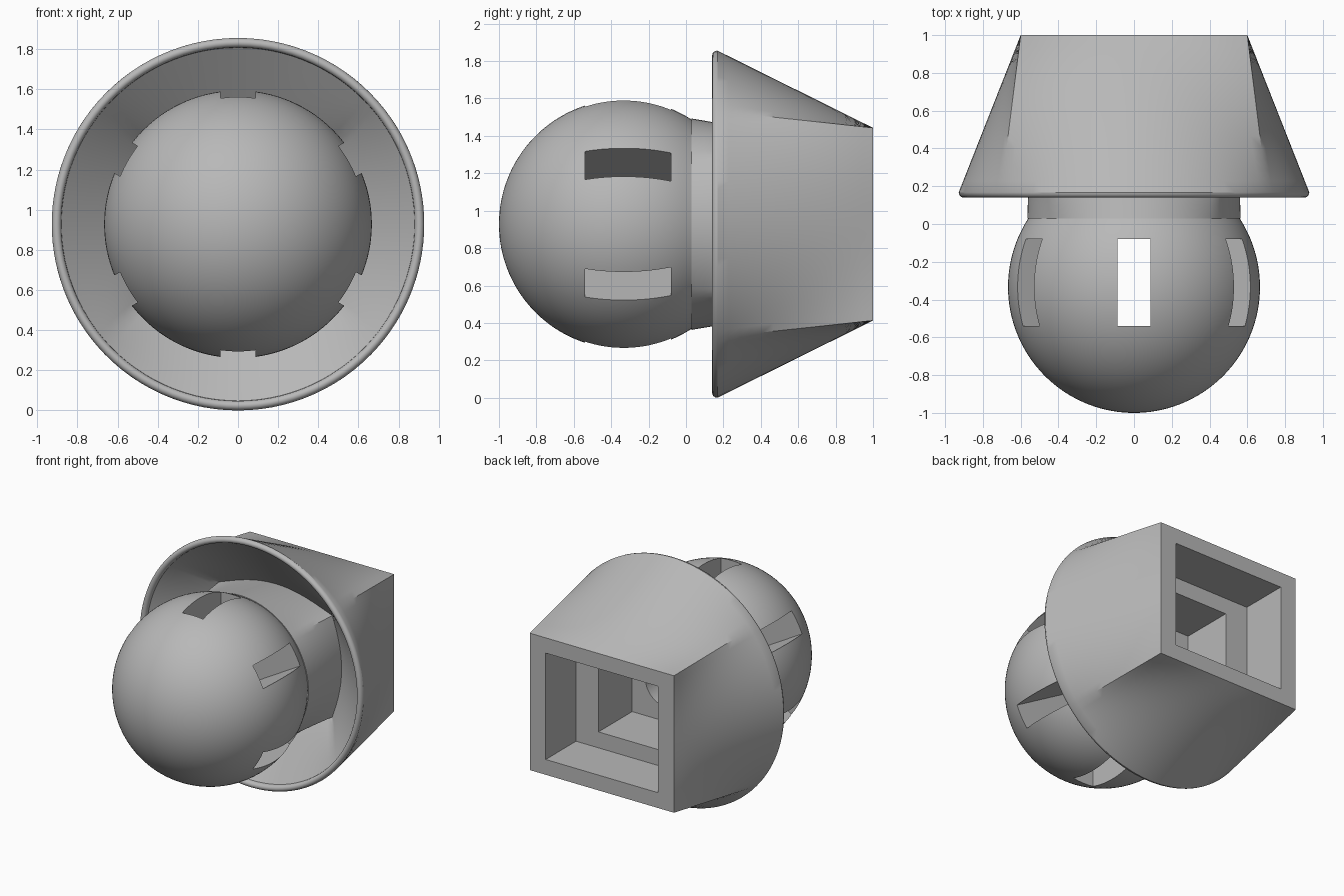
import bpy, bmesh, math
from mathutils import Matrix, Vector

if "Cube" in bpy.data.objects:
    bpy.data.objects.remove(bpy.data.objects["Cube"], do_unlink=True)

CZ = 0.928                      # height of the main axis
BALL_R, BALL_Y = 0.667, -0.333
BACK = (0.6, 0.515)             # half size of the square end
PER_SIDE = 28

grey = bpy.data.materials.new("light_grey")
grey.use_nodes = True
grey.diffuse_color = (0.48, 0.48, 0.48, 1)
grey.node_tree.nodes["Principled BSDF"].inputs["Base Color"].default_value = (0.48, 0.48, 0.48, 1)

# Ring directions, with a point exactly on each rectangle corner
corner = math.atan2(BACK[1], BACK[0])
stops = [-corner, corner, math.pi - corner, math.pi + corner, 2 * math.pi - corner]
ANGLES = [a + (b - a) * i / PER_SIDE for a, b in zip(stops, stops[1:]) for i in range(PER_SIDE)]


def circle(y, r):
    return [Vector((r * math.cos(a), y, CZ + r * math.sin(a))) for a in ANGLES]


def rect(y, hw, hh):
    ring = []
    for a in ANGLES:
        c, s = math.cos(a), math.sin(a)
        k = 1 / max(abs(c) / BACK[0], abs(s) / BACK[1])
        ring.append(Vector((k * c * hw / BACK[0], y, CZ + k * s * hh / BACK[1])))
    return ring


def blend(a, b, t):
    return [p.lerp(q, t) for p, q in zip(a, b)]


def blends(a, b, steps):
    return [blend(a, b, i / steps) for i in range(steps + 1)]


def loft(name, rings, closed=False):
    bm = bmesh.new()
    loops = [[bm.verts.new(p) for p in ring] for ring in rings]
    pairs = list(zip(loops, loops[1:]))
    if closed:
        pairs.append((loops[-1], loops[0]))
    n = len(ANGLES)
    for a, b in pairs:
        for i in range(n):
            j = (i + 1) % n
            bm.faces.new((a[i], a[j], b[j], b[i]))
    bmesh.ops.remove_doubles(bm, verts=bm.verts, dist=1e-5)
    bmesh.ops.recalc_face_normals(bm, faces=bm.faces)
    return add_object(name, bm)


def add_object(name, bm):
    mesh = bpy.data.meshes.new(name)
    bm.to_mesh(mesh)
    bm.free()
    mesh.materials.append(grey)
    obj = bpy.data.objects.new(name, mesh)
    bpy.context.collection.objects.link(obj)
    return obj


def smooth(obj):
    bpy.ops.object.select_all(action='DESELECT')
    obj.select_set(True)
    bpy.context.view_layer.objects.active = obj
    bpy.ops.object.shade_smooth_by_angle(angle=math.radians(30))


# Ball with a blind bore along its axis
NECK_Y, NECK_R, BORE_R = 0.03, 0.56, 0.17
end = math.acos((BALL_Y - NECK_Y) / BALL_R)
ball_rings = []
for i in range(49):
    t = end * i / 48
    ball_rings.append(circle(BALL_Y - BALL_R * math.cos(t), BALL_R * math.sin(t)))
ball_rings += [circle(NECK_Y, BORE_R), circle(-0.5, BORE_R), circle(-0.5, 0)]
ball = loft("ball", ball_rings)

# Six radial slots: three bars cut straight across the ball
for k in range(3):
    bm = bmesh.new()
    turn = Matrix.Rotation(math.radians(60 * k), 4, 'Y')
    place = Matrix.Translation((0, -0.31, CZ)) @ turn @ Matrix.Diagonal((0.174, 0.46, 1.6, 1))
    bmesh.ops.create_cube(bm, size=1, matrix=place)
    bar = add_object("slot_cutter_%d" % (k + 1), bm)
    bar.hide_render = True
    bar.hide_viewport = True
    cut = ball.modifiers.new("slot", 'BOOLEAN')
    cut.operation = 'DIFFERENCE'
    cut.solver = 'EXACT'
    cut.object = bar
    bpy.context.view_layer.objects.active = ball
    bpy.ops.object.modifier_apply(modifier=cut.name)
    bpy.data.objects.remove(bar, do_unlink=True)
smooth(ball)

# Neck turning from round to square until it meets the inside of the flare
neck_full = blends(circle(NECK_Y, NECK_R + 0.005), rect(1, 0.53, 0.4), 14)
neck = neck_full[:7]
# Flared inside, rounded rim and round-to-square outside
inside = blends(neck[-1], circle(0.172, 0.88), 6)[1:]
rim = []
for i in range(1, 8):
    a = math.pi * i / 8
    rim.append(circle(0.168 - 0.028 * math.sin(a), 0.904 - 0.024 * math.cos(a)))
outside = blends(circle(0.168, 0.928), rect(1, *BACK), 14)
# Stepped socket in the square end, then the bore back to the ball
socket = [rect(1, 0.467, 0.4), rect(0.64, 0.467, 0.4), rect(0.64, 0.28, 0.28),
          rect(0.24, 0.28, 0.28), circle(0.24, BORE_R), circle(NECK_Y, BORE_R)]
housing = loft("flared_housing", neck + inside + rim + outside + socket, closed=True)
smooth(housing)
